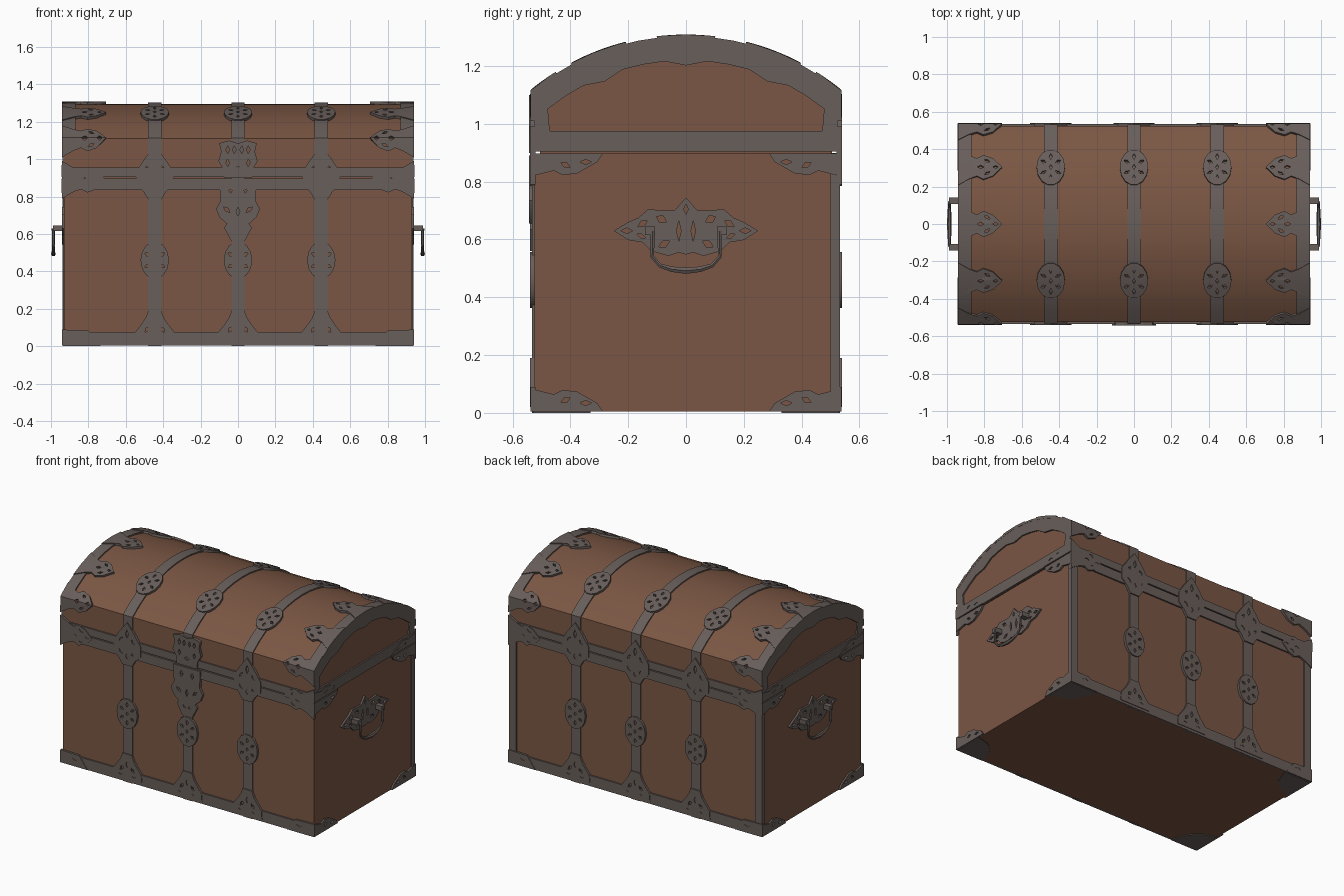
import bpy, bmesh, math
from mathutils import Vector

if "Cube" in bpy.data.objects:
    bpy.data.objects.remove(bpy.data.objects["Cube"])

X, Y, CREASE, TOP = 0.93, 0.525, 1.11, 1.295
SAG = TOP - CREASE
R = (Y * Y + SAG * SAG) / (2 * SAG)
HALF = math.asin(Y / R)
ARC = 2 * HALF * R
S = 2 * CREASE + ARC            # path length: up the front, over the lid, down the back
MID = S / 2
CUTS = [CREASE + ARC * i / 14 for i in range(15)]


def material(name, rgb):
    m = bpy.data.materials.new(name)
    m.diffuse_color = (*rgb, 1)
    m.use_nodes = True
    m.node_tree.nodes["Principled BSDF"].inputs["Base Color"].default_value = m.diffuse_color
    return m


WOOD = material("brown wood", (0.195, 0.093, 0.056))
METAL = material("grey iron", (0.138, 0.112, 0.103))


def finish(name, bm, mat, angle=30):
    bmesh.ops.recalc_face_normals(bm, faces=bm.faces)
    me = bpy.data.meshes.new(name)
    bm.to_mesh(me)
    bm.free()
    me.materials.append(mat)
    ob = bpy.data.objects.new(name, me)
    bpy.context.collection.objects.link(ob)
    for o in bpy.context.selected_objects:
        o.select_set(False)
    ob.select_set(True)
    bpy.context.view_layer.objects.active = ob
    bpy.ops.object.shade_smooth_by_angle(angle=math.radians(angle))
    return ob


# Surface mappings: (u, v, height) to space
def wrap(u, s, w):
    t = (s - MID) / R
    if s < CREASE - 1e-4:
        p, n = Vector((u, -Y, s)), Vector((0, -1, 0))
    elif s > S - CREASE + 1e-4:
        p, n = Vector((u, Y, S - s)), Vector((0, 1, 0))
    else:
        n = Vector((0, math.sin(t), math.cos(t)))
        p = Vector((u, 0, TOP - R)) + n * R
        if abs(abs(t) - HALF) < 1e-3:
            n = (n + Vector((0, math.copysign(1, t), 0))).normalized()
    return p + n * w


def end(side):
    return lambda u, v, w: Vector((side * (X + w), u, v))


def under(u, v, w):
    return Vector((u, v, max(0.0, 0.004 - w)))


# Pierced plate: filled outline with holes, laid on a surface
def plate(name, outline, holes, place, at=(0, 0), flip=(1, 1), thick=0.011):
    cu = bpy.data.curves.new(name, 'CURVE')
    cu.dimensions, cu.fill_mode, cu.extrude = '2D', 'BOTH', thick / 2 + 0.002
    for loop in [outline] + holes:
        sp = cu.splines.new('POLY')
        sp.points.add(len(loop) - 1)
        for q, (a, b) in zip(sp.points, loop):
            q.co = (at[0] + a * flip[0], at[1] + b * flip[1], 0, 1)
        sp.use_cyclic_u = True
    tmp = bpy.data.objects.new(name, cu)
    bpy.context.collection.objects.link(tmp)
    dg = bpy.context.evaluated_depsgraph_get()
    me = bpy.data.meshes.new_from_object(tmp.evaluated_get(dg))
    bpy.data.objects.remove(tmp)
    bpy.data.curves.remove(cu)
    bm = bmesh.new()
    bm.from_mesh(me)
    bpy.data.meshes.remove(me)
    bmesh.ops.remove_doubles(bm, verts=bm.verts, dist=1e-5)
    if place is wrap:
        for c in CUTS:
            bmesh.ops.bisect_plane(bm, geom=bm.verts[:] + bm.edges[:] + bm.faces[:],
                                   plane_co=(0, c, 0), plane_no=(0, 1, 0), dist=1e-5)
    for v in bm.verts:
        v.co = place(v.co.x, v.co.y, v.co.z + thick / 2 - 0.002)
    return finish(name, bm, METAL)


def sym(half):
    return half + [(-a, b) for a, b in reversed(half) if abs(a) > 1e-6]


def swap(pts):
    return [(b, a) for a, b in pts]


def rect(u0, u1, v0, v1):
    return [(u0, v0), (u1, v0), (u1, v1), (u0, v1)]


def gem(cx, cy, l, w, ang=0):
    c, s = math.cos(ang), math.sin(ang)
    return [(cx + a * c - b * s, cy + a * s + b * c) for a, b in ((l, 0), (0, w), (-l, 0), (0, -w))]


def box(name, lo, hi, mat):
    bm = bmesh.new()
    bmesh.ops.create_cube(bm, size=1)
    for v in bm.verts:
        v.co = [l + (c + 0.5) * (h - l) for l, h, c in zip(lo, hi, v.co)]
    return finish(name, bm, mat)


# Wooden body and arched lid
box("chest_body", (-X, -Y, 0.004), (X, Y, 0.898), WOOD)
bm = bmesh.new()
prof = [(-Y, 0.904)] + [tuple((R * math.sin((c - MID) / R), TOP - R + R * math.cos((c - MID) / R))) for c in CUTS] + [(Y, 0.904)]
f = bm.faces.new([bm.verts.new((-X, y, z)) for y, z in prof])
ext = bmesh.ops.extrude_face_region(bm, geom=[f])["geom"]
for v in ext:
    if isinstance(v, bmesh.types.BMVert):
        v.co.x = X
finish("chest_lid", bm, WOOD)
box("seam_filler", (-X + .02, -Y + .02, 0.89), (X - .02, Y - .02, 0.91), WOOD)

# Ornament outlines
rosette = [(0.076 * math.cos(a), 0.1 * math.sin(a)) for a in [math.tau * i / 14 for i in range(14)]]
ros_holes = [gem(0.045 * math.cos(a), 0.06 * math.sin(a), 0.017, 0.009, a)
             for a in [math.tau * (i + 0.5) / 6 for i in range(6)]] + [gem(0, 0, 0.009, 0.014)]
rim = sym([(0.035, -0.12), (0.06, -0.08), (0.1, -0.04), (0.1, 0.03), (0.06, 0.09), (0.03, 0.13), (0, 0.165)])
rim_holes = [gem(0, 0.09, 0.012, 0.028), gem(0, -0.06, 0.012, 0.018)] + [
    gem(k * 0.045, z, 0.02, 0.009, k * t) for k in (-1, 1) for z, t in ((0.045, 2.2), (-0.035, 0.8))]
foot = sym([(0.11, 0.02), (0.105, 0.075), (0.07, 0.12), (0.05, 0.15), (0.034, 0.19)])
foot_holes = [gem(0, 0.12, 0.01, 0.022), gem(0.04, 0.09, 0.02, 0.01, 2.2), gem(-0.04, 0.09, 0.02, 0.01, 0.9),
              gem(0.05, 0.05, 0.014, 0.008), gem(-0.05, 0.05, 0.014, 0.008)]
bracket = swap(sym([(0.1, 0), (0.065, 0.06), (0.05, 0.1), (0.068, 0.135), (0.05, 0.185), (0, 0.235)]))
br_holes = [gem(0.2, 0, 0.015, 0.008), gem(0.12, 0, 0.018, 0.01),
            gem(0.155, 0.035, 0.018, 0.008, -0.5), gem(0.155, -0.035, 0.018, 0.008, 0.5)]

# Front and back: straps, bands and rosettes (one strap runs over the lid)
for i, x in enumerate((-0.445, 0, 0.445)):
    plate("strap", rect(x - 0.035, x + 0.035, 0, S), [], wrap, thick=0.008)
    for s in (0.46, MID - 0.307, MID + 0.307, S - 0.46):
        plate("rosette", rosette, ros_holes, wrap, (x, s), thick=0.015)
    for s, k in ((0, 1), (S, -1)):
        plate("strap_foot", foot, foot_holes, wrap, (x, s), (1, k), 0.014)
        if i != 1 or k == -1:
            plate("rim_ornament", rim, rim_holes, wrap, (x, s + k * 0.905), (1, k), 0.015)
for s, k in ((0, 1), (S, -1)):
    for name, a, b in (("base_band", 0.004, 0.075), ("body_rim", 0.835, 0.898), ("lid_rim", 0.905, 0.955)):
        plate(name, rect(-0.94, 0.94, s + k * a, s + k * b), [], wrap, thick=0.01)
for k in (-1, 1):
    # Lid edge bands and brackets on the curved sheet
    plate("lid_edge_band", rect(k * 0.87, k * 0.94, CREASE - 0.06, S - CREASE + 0.06), [], wrap, thick=0.009)
    for s in (0.89, CREASE, MID - 0.307, MID, MID + 0.307, S - CREASE, S - 0.89):
        plate("corner_bracket", bracket, br_holes, wrap, (k * 0.94, s), (-k, 1), 0.014)
    for s, d in ((0.004, 1), (S - 0.004, -1)):
        plate("base_corner", [(0, 0), (0.2, 0), (0.14, 0.08), (0, 0.085)], [gem(0.11, 0.05, 0.02, 0.01)],
              wrap, (k * 0.94, s), (-k, d), 0.013)
    plate("back_post", rect(k * 0.885, k * 0.937, S - 0.9, S - 0.01), [], wrap, thick=0.008)

# Lock plate and hasp on the front
lock = sym([(0.06, 0.655), (0.1, 0.69), (0.117, 0.735), (0.095, 0.775), (0.1, 0.89)])
plate("lock_plate", lock, [gem(0, 0.72, 0.01, 0.025), gem(0.06, 0.73, 0.022, 0.01, 0.7),
      gem(-0.06, 0.73, 0.022, 0.01, -0.7), gem(0.04, 0.84, 0.012, 0.022), gem(-0.04, 0.84, 0.012, 0.022)],
      wrap, thick=0.018)
hasp = sym([(0.075, 0.9), (0.08, 0.95), (0.105, 0.99), (0.09, 1.04), (0.1, 1.085), (0.05, 1.1), (0, 1.085)])
plate("hasp", hasp, [gem(k * x, z, 0.01, 0.02) for k in (-1, 1) for x, z in ((0.055, 1.05), (0.02, 1.05), (0.055, 0.98))]
      + [gem(0, 0.95, 0.02, 0.012)], wrap, thick=0.018)
plate("lock_drop", sym([(0.035, 0.56), (0.075, 0.635), (0.05, 0.665)]),
      [gem(0.02, 0.625, 0.016, 0.008, 0.6), gem(-0.02, 0.625, 0.016, 0.008, -0.6)], wrap, thick=0.014)

# Chest ends: arch band, rim, corners and handle
arch_in = []
for y, z in reversed(prof):
    t = math.asin(max(-1, min(1, y / R)))
    d = 0.075 + (0.018 if min(abs(y), abs(abs(y) - 0.3)) < 0.06 else 0)
    arch_in.append((y - d * math.sin(t), z - d * math.cos(t)))
arch_in[0], arch_in[-1] = (Y - 0.06, 0.904), (-Y + 0.06, 0.904)
escut = sym([(0.25, 0.63), (0.2, 0.66), (0.165, 0.675), (0.13, 0.705), (0.08, 0.7), (0.04, 0.7), (0, 0.745)][::-1]
            + [(0.2, 0.598), (0.15, 0.59), (0.12, 0.56), (0.06, 0.543), (0.025, 0.555), (0, 0.548)])
es_holes = [gem(0, 0.705, 0.008, 0.018)]
for k in (-1, 1):
    es_holes += [gem(k * 0.205, 0.63, 0.02, 0.01), gem(k * 0.15, 0.655, 0.02, 0.01, -k * 0.6),
                 gem(k * 0.085, 0.67, 0.02, 0.013, k * 0.5), gem(k * 0.025, 0.63, 0.008, 0.035),
                 gem(k * 0.075, 0.585, 0.022, 0.012, -k * 0.5), gem(k * 0.155, 0.612, 0.016, 0.007, k * 0.4)]
half_bracket = [(0, 0), (0, 0.08), (0.08, 0.06), (0.11, 0.075), (0.16, 0.07), (0.23, 0.03), (0.25, 0)]
for side in (-1, 1):
    pl = end(side)
    plate("lid_arch_band", prof + arch_in, [], pl, thick=0.009)
    plate("lid_end_rim", rect(-0.535, 0.535, 0.905, 0.975), [], pl, thick=0.01)
    for k in (-1, 1):
        hb = [gem(0.19, 0.03, 0.02, 0.009), gem(0.12, 0.04, 0.018, 0.009, 0.5)]
        plate("rim_corner", half_bracket, hb, pl, (k * 0.537, 0.898), (-k, -1), 0.013)
        plate("lid_corner", half_bracket, hb, pl, (k * 0.537, 0.905), (-k, 0.8), 0.014)
        plate("base_corner", half_bracket, hb, pl, (k * 0.537, 0.004), (-k, 1), 0.011)
        plate("bottom_corner", [(0, 0), (0.2, 0), (0.16, 0.11), (0.1, 0.17), (0, 0.2)], [], under,
              (side * 0.935, k * 0.53), (-side, -k), 0.004)
        # Handle mounts
        xs = sorted((side * 0.93, side * 0.99))
        box("handle_mount", (xs[0], k * 0.125 - 0.017, 0.615), (xs[1], k * 0.125 + 0.017, 0.645), METAL)
    plate("back_post_side", rect(0.5, 0.533, 0.01, 0.9), [], pl, thick=0.006)
    plate("handle_plate", escut, es_holes, pl, thick=0.012)
    # Hanging handle: a bar swept along a short path
    cu = bpy.data.curves.new("handle", 'CURVE')
    cu.dimensions, cu.bevel_depth, cu.bevel_resolution, cu.use_fill_caps = '3D', 0.009, 1, True
    path = [(-0.115, 0.63), (-0.117, 0.54), (-0.09, 0.51), (-0.05, 0.497), (0, 0.492)]
    path += [(-y, z) for y, z in reversed(path[:-1])]
    sp = cu.splines.new('POLY')
    sp.points.add(len(path) - 1)
    for i, (q, (y, z)) in enumerate(zip(sp.points, path)):
        q.co = (side * 0.987, y, z, 1)
        q.radius = (1, 0.8, 0.9, 1.2, 1.4, 1.2, 0.9, 0.8, 1)[i]
    tmp = bpy.data.objects.new("handle_path", cu)
    bpy.context.collection.objects.link(tmp)
    me = bpy.data.meshes.new_from_object(tmp.evaluated_get(bpy.context.evaluated_depsgraph_get()))
    bpy.data.objects.remove(tmp)
    bm = bmesh.new()
    bm.from_mesh(me)
    finish("handle", bm, METAL)
